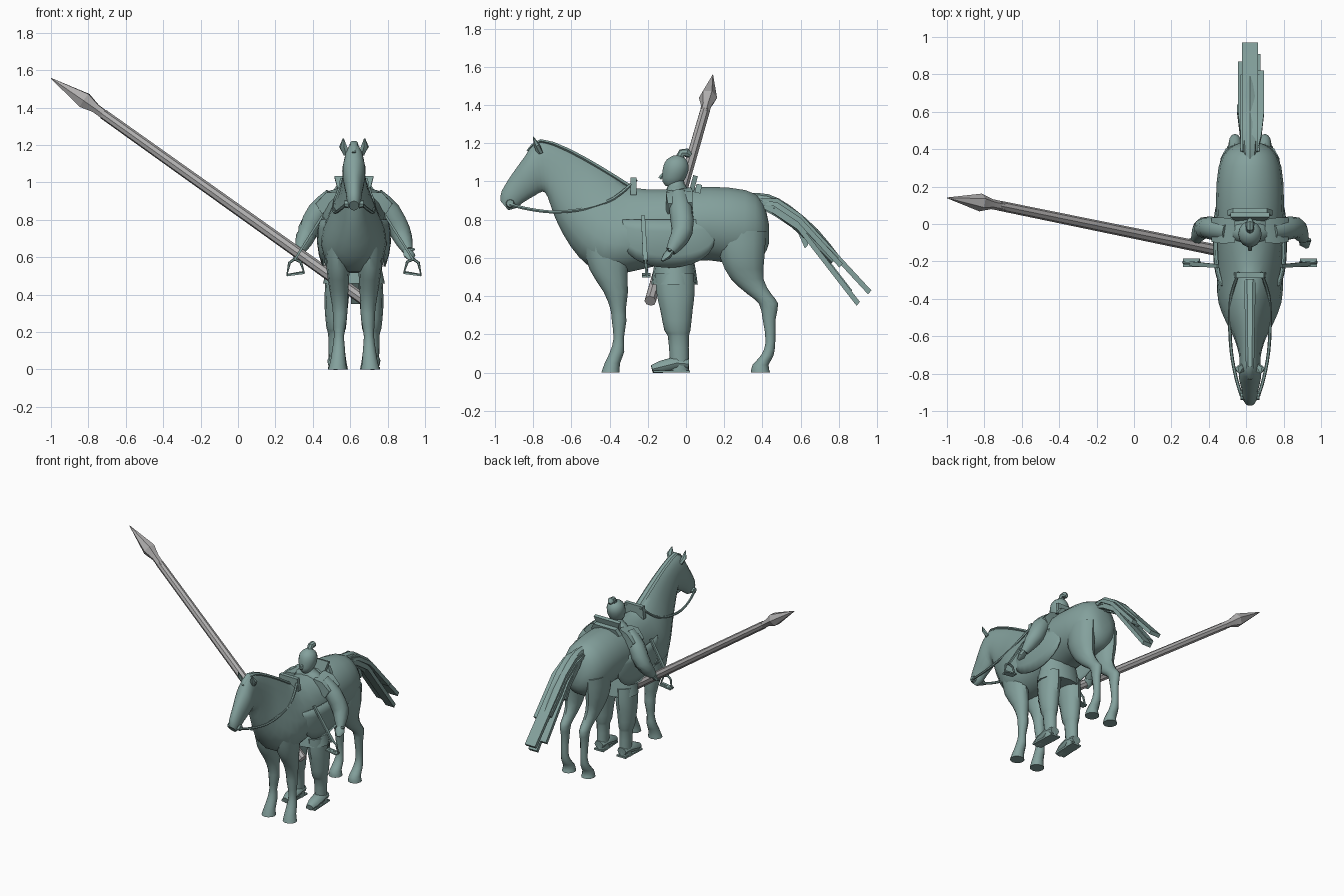
import bpy, bmesh, math
from mathutils import Vector as V

CX = 0.62  # centre line of horse and rider


def material(name, col):
    m = bpy.data.materials.new(name)
    m.diffuse_color = (*col, 1)
    return m


JADE = material("grey_green", (0.23, 0.355, 0.335))
STEEL = material("light_grey", (0.44, 0.43, 0.43))


def finish(name, bm, mat, angle=40):
    bmesh.ops.recalc_face_normals(bm, faces=bm.faces[:])
    me = bpy.data.meshes.new(name)
    bm.to_mesh(me)
    bm.free()
    ob = bpy.data.objects.new(name, me)
    bpy.context.collection.objects.link(ob)
    me.materials.append(mat)
    bpy.ops.object.select_all(action='DESELECT')
    ob.select_set(True)
    bpy.context.view_layer.objects.active = ob
    bpy.ops.object.shade_smooth_by_angle(angle=math.radians(angle))
    return ob


def spline(rows, steps):
    """Catmull-Rom resampling of rows of numbers."""
    out = []
    n = len(rows)
    for i in range(n - 1):
        a, b, c, d = rows[max(i - 1, 0)], rows[i], rows[i + 1], rows[min(i + 2, n - 1)]
        for k in range(steps):
            t = k / steps
            out.append([0.5 * (2 * q + (r - p) * t + (2 * p - 5 * q + 4 * r - s) * t * t
                               + (3 * q - p - 3 * r + s) * t ** 3)
                        for p, q, r, s in zip(a, b, c, d)])
    return out + [list(rows[-1])]


def loft(name, rings, mat=JADE, angle=40):
    """Skin a list of closed rings of points and cap both ends."""
    bm = bmesh.new()
    vs = [[bm.verts.new(p) for p in r] for r in rings]
    n = len(vs[0])
    for a, b in zip(vs, vs[1:]):
        for i in range(n):
            bm.faces.new((a[i], a[(i + 1) % n], b[(i + 1) % n], b[i]))
    bm.faces.new(vs[0])
    bm.faces.new(vs[-1])
    return finish(name, bm, mat, angle)


def circle(n):
    return [(math.cos(2 * math.pi * i / n), math.sin(2 * math.pi * i / n)) for i in range(n)]


def limb(name, rows, s=0, steps=2, n=12):
    """Stack of horizontal ovals: (side offset, y, z, radius x, radius y)."""
    loft(name, [[(CX + s * d + c * rx, y + q * ry, z) for c, q in circle(n)]
                for d, y, z, rx, ry in spline(rows, steps)])


def tube(name, pts, radii, n=8, mat=JADE, steps=1, flat=1.0, up=(0, 0, 1), angle=40):
    """Tube along a path; flat squeezes it along its second axis."""
    rows = spline([(*p, r) for p, r in zip(pts, radii)], steps)
    P = [V(r[:3]) for r in rows]
    rings = []
    for i, p in enumerate(P):
        t = (P[min(i + 1, len(P) - 1)] - P[max(i - 1, 0)]).normalized()
        u = t.cross(V(up)).normalized()
        w = u.cross(t)
        rings.append([p + (u * c + w * q * flat) * rows[i][3] for c, q in circle(n)])
    return loft(name, rings, mat, angle)


def box(name, corners, thick):
    """Plate from four corners thickened along its normal."""
    c = [V(p) for p in corners]
    nrm = (c[1] - c[0]).cross(c[3] - c[0]).normalized() * thick / 2
    loft(name, [[p - nrm for p in c], [p + nrm for p in c]])


# horse trunk, neck and head: top y, top z, bottom y, bottom z, half width, egg
TRUNK = [(.435, .77, .435, .68, .05, 0), (.40, .90, .40, .60, .12, 0), (.31, .958, .30, .56, .168, 0),
         (.12, .975, .12, .585, .182, 0), (-.11, .962, -.11, .565, .176, .05), (-.28, .97, -.31, .52, .17, .3),
         (-.36, 1.02, -.45, .52, .155, .45), (-.45, 1.075, -.56, .60, .12, .4), (-.53, 1.12, -.64, .715, .085, .3),
         (-.62, 1.165, -.69, .82, .066, .2), (-.72, 1.205, -.725, .92, .056, .1), (-.79, 1.205, -.75, .945, .057, 0),
         (-.845, 1.13, -.79, .925, .06, -.1), (-.91, 1.04, -.85, .89, .046, 0),
         (-.965, .95, -.89, .86, .038, 0), (-.972, .90, -.93, .85, .026, 0)]
rings = []
for ty, tz, by, bz, w, k in spline(TRUNK, 2):
    rings.append([(CX + c * w * (1 - k * q), (ty + by) / 2 + q * (ty - by) / 2, (tz + bz) / 2 + q * (tz - bz) / 2)
                  for c, q in circle(18)])
loft("horse_body", rings)

# mane ridge and forelock
tube("mane", [(CX, -.30, .975), (CX, -.45, 1.07), (CX, -.62, 1.165), (CX, -.76, 1.212), (CX, -.83, 1.16)],
     [.03, .028, .024, .022, .012], n=6, flat=.5, steps=2)

HIND = [(.095, .29, .74, .07, .13), (.095, .295, .60, .068, .115), (.085, .32, .49, .05, .085),
        (.08, .385, .41, .038, .062), (.08, .432, .36, .034, .05), (.08, .435, .28, .028, .034),
        (.08, .442, .16, .025, .025), (.08, .425, .09, .033, .033), (.08, .39, .04, .04, .042), (.08, .39, 0, .048, .05)]
FORE = [(.085, -.41, .68, .07, .13), (.085, -.405, .54, .062, .10), (.08, -.367, .42, .05, .063),
        (.075, -.355, .33, .04, .04), (.075, -.35, .27, .037, .038), (.08, -.352, .18, .027, .027),
        (.082, -.36, .11, .034, .037), (.085, -.385, .05, .04, .04), (.088, -.395, 0, .05, .048)]
RIDER_LEG = [(.085, -.06, .52, .065, .10), (.09, -.055, .42, .066, .10), (.095, -.05, .33, .062, .085),
             (.095, -.045, .22, .052, .068), (.095, -.04, .19, .043, .055), (.095, -.035, .07, .04, .05),
             (.095, -.035, 0, .04, .052)]

for side, s in (("left", 1), ("right", -1)):
    def at(d, y, z):
        return (CX + s * d, y, z)
    # horse legs, ears, bit and reins
    limb(side + "_hind_leg", HIND, s)
    limb(side + "_fore_leg", FORE, s)
    tube(side + "_ear", [at(.04, -.765, 1.15), at(.058, -.78, 1.19), at(.057, -.80, 1.235)],
         [.022, .024, .003], n=6, flat=.6)
    tube(side + "_bit", [at(.028, -.92, .885), at(.05, -.92, .885)], [.024, .02], n=8)
    tube(side + "_rein", [at(.045, -.92, .88), at(.075, -.82, .855), at(.10, -.68, .84), at(.108, -.52, .86),
                          at(.10, -.38, .91), at(.06, -.26, 1.01)], [.009] * 6, n=6, steps=3)
    # saddle flap: half-oval plate hugging the flank
    bm = bmesh.new()
    grid = []
    for i in range(13):
        a = math.pi * i / 12
        y = -.09 - .24 * math.cos(a)
        low = .72 - .17 * math.sin(a) ** .8
        grid.append([bm.verts.new(at(.192 - .03 * ((z - .70) / .15) ** 2 - .035 * abs(math.cos(a)) ** 3, y, z))
                     for z in (low + (.80 - low) * j / 4 for j in range(5))])
    for a, b in zip(grid, grid[1:]):
        for j in range(4):
            bm.faces.new((a[j], b[j], b[j + 1], a[j + 1]))
    flap = finish(side + "_saddle_flap", bm, JADE)
    mod = flap.modifiers.new("thickness", 'SOLIDIFY')
    mod.thickness, mod.offset = .012, 0
    # stirrup strap and stirrup
    box(side + "_stirrup_strap", [at(.17, -.235, .82), at(.17, -.215, .82), at(.318, -.20, .585),
                                  at(.318, -.225, .585)], .012)
    frame = [at(.318, -.21, .59), at(.285, -.21, .575), at(.268, -.205, .52), at(.358, -.205, .505),
             at(.345, -.21, .57), at(.318, -.21, .59)]
    tube(side + "_stirrup", frame, [.008] * 6, n=6, up=(0, 1, 0))
    box(side + "_stirrup_tread", [at(.268, -.23, .515), at(.358, -.23, .503), at(.358, -.185, .503),
                                  at(.268, -.185, .515)], .01)
    # rider arm, hand, shoulder guard
    tube(side + "_arm", [at(.11, -.04, .92), at(.19, -.025, .84), at(.245, -.02, .74), at(.27, -.05, .68),
                         at(.288, -.08, .635)], [.055, .062, .057, .045, .028], n=10, steps=2)
    tube(side + "_hand", [at(.283, -.075, .645), at(.297, -.10, .61), at(.305, -.125, .585)],
         [.026, .034, .012], n=8, flat=.6)
    tube(side + "_thumb", [at(.29, -.085, .63), at(.325, -.085, .645)], [.014, .007], n=6)
    loft(side + "_shoulder_guard", [[at(.08, -.10, .95), at(.08, .025, .97), at(.08, .025, .90), at(.08, -.10, .88)],
                                    [at(.15, -.105, .945), at(.15, .035, .95), at(.15, .035, .87), at(.15, -.105, .85)],
                                    [at(.205, -.095, .885), at(.205, .035, .89), at(.17, .035, .84),
                                     at(.17, -.095, .83)]])
    # rider leg and boot
    limb(side + "_rider_leg", RIDER_LEG, s)
    tube(side + "_boot", [at(.095, .015, .045), at(.095, -.05, .05), at(.098, -.13, .03), at(.10, -.178, .018)],
         [.035, .046, .042, .028], n=10, flat=.8)
    box(side + "_boot_sole", [at(.055, .02, .006), at(.13, .02, .006), at(.14, -.17, .006), at(.065, -.17, .006)], .012)

# rider torso, skirt, head and topknot
limb("rider_torso", [(0, -.06, .50, .14, .10), (0, -.05, .70, .12, .085), (0, -.045, .88, .125, .075),
                     (0, -.045, .95, .10, .06), (0, -.05, .99, .045, .042), (0, -.05, 1.03, .035, .038)], n=16)
limb("rider_skirt", [(0, -.06, .60, .135, .10), (0, -.06, .53, .15, .112), (0, -.06, .46, .165, .122)], steps=1, n=16)
limb("rider_head", [(0, -.075, .975, .025, .03), (0, -.068, 1.0, .046, .056), (0, -.058, 1.04, .06, .067),
                    (0, -.052, 1.08, .062, .068), (0, -.05, 1.115, .048, .052), (0, -.045, 1.137, .015, .02)], n=14)
tube("rider_nose", [(CX, -.115, 1.045), (CX, -.137, 1.015)], [.008, .012], n=6)
tube("topknot", [(CX, -.035, 1.12), (CX, -.02, 1.15), (CX, .005, 1.15), (CX, .025, 1.135)],
     [.022, .022, .024, .012], n=8, up=(1, 0, 0))

# back plate and saddle pommel
box("back_plate", [(CX - .07, .015, .90), (CX + .07, .015, .90), (CX + .105, .05, 1.03), (CX - .105, .05, 1.03)], .025)
box("pommel", [(CX - .085, -.275, .93), (CX + .085, -.275, .93), (CX + .075, -.275, 1.02), (CX - .075, -.275, 1.02)], .03)
box("saddle_seat_back", [(CX - .12, .06, .94), (CX + .12, .06, .94), (CX + .09, .07, .985), (CX - .09, .07, .985)], .03)

# tail root and layered tail strands: side offset, start drop, half width, end y, end z
tube("tail_root", [(CX, .33, .91), (CX, .42, .895), (CX, .52, .84), (CX, .66, .72), (CX, .78, .59)],
     [.03, .04, .042, .042, .03], n=8, steps=2)
STRANDS = [(0, 0, .042, .97, .43), (.045, .02, .03, .82, .57), (-.035, .05, .028, .87, .43),
           (.02, .06, .035, .91, .37), (-.05, .07, .018, .64, .67), (.0, .03, .05, .80, .60)]
for i, (d, drop, w, ey, ez) in enumerate(STRANDS):
    path = [(.39, .91 - drop * .3), (.48, .91 - drop), (.60, .83 - drop), (ey, ez)]
    prof = [(y, z) for y, z in path if y < ey] + ([(ey, ez)] if ey not in [p[0] for p in path[:3]] else [])
    if prof[-1] == prof[-2]:
        prof.pop()
    loft("tail_strand_%d" % (i + 1),
         [[(CX + d * k - w, y, z), (CX + d * k + w, y, z), (CX + d * k + w, y - .018, z - .02),
           (CX + d * k - w, y - .018, z - .02)] for k, (y, z) in zip((.2, .7, 1, 1), prof)])

# spear shaft with leaf-shaped head
tube("spear_shaft", [(.67, -.187, .375), (-.72, .098, 1.365)], [.031, .027], n=8, mat=STEEL)
tube("spear_head", [(-.70, .094, 1.35), (-.76, .106, 1.395), (-.82, .115, 1.438), (-1.0, .14, 1.557)],
     [.026, .027, .048, .002], n=6, mat=STEEL, angle=20)
